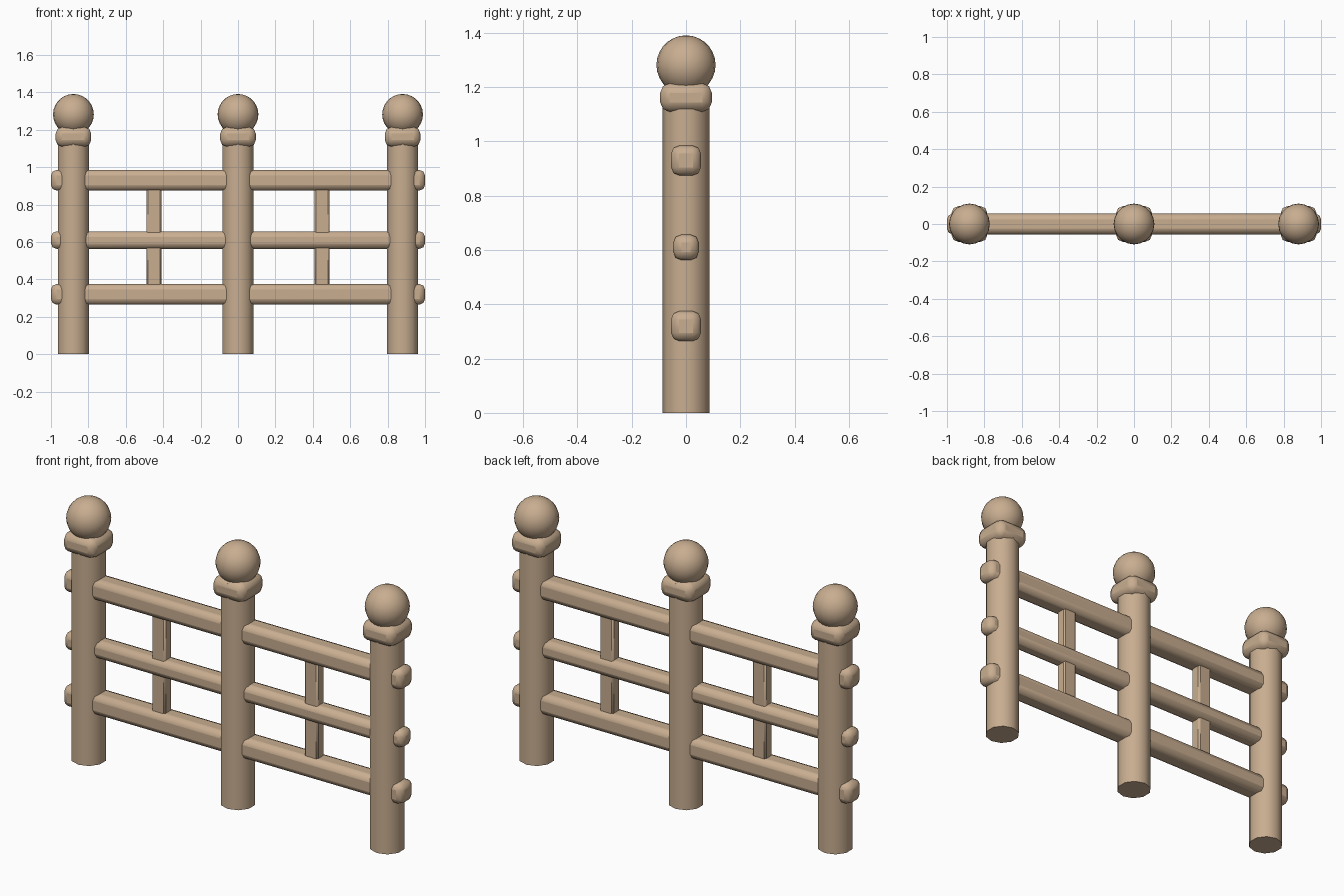
import bpy

if "Cube" in bpy.data.objects:
    bpy.data.objects.remove(bpy.data.objects["Cube"])

wood = bpy.data.materials.new("wood")
wood.diffuse_color = (0.58, 0.42, 0.28, 1)
wood.use_nodes = True
wood.node_tree.nodes["Principled BSDF"].inputs["Base Color"].default_value = wood.diffuse_color


def finish(name, angle=0.7):
    ob = bpy.context.object
    ob.name = name
    ob.data.materials.append(wood)
    bpy.ops.object.shade_smooth_by_angle(angle=angle)
    return ob


def rounded_box(name, loc, size, bevel, segments=2):
    bpy.ops.mesh.primitive_cube_add(size=1, location=loc)
    ob = bpy.context.object
    ob.scale = size
    bpy.ops.object.transform_apply(location=False, rotation=False, scale=True)
    finish(name)
    mod = ob.modifiers.new("bevel", "BEVEL")
    mod.width = bevel
    mod.segments = segments


# Posts, each with a square collar and a ball on top
for side, x in (("left", -0.88), ("middle", 0), ("right", 0.88)):
    bpy.ops.mesh.primitive_cylinder_add(vertices=10, radius=0.087, depth=1.2,
                                        location=(x, 0, 0.6))
    finish(side + "_post")
    rounded_box(side + "_collar", (x, 0, 1.162), (0.19, 0.19, 0.105), 0.035)
    bpy.ops.mesh.primitive_uv_sphere_add(segments=20, ring_count=14,
                                         radius=0.109, location=(x, 0, 1.282))
    finish(side + "_ball")

# Horizontal rails running through all posts
for name, z, w in (("lower", 0.32, 0.11), ("middle", 0.61, 0.094), ("upper", 0.93, 0.11)):
    rounded_box(name + "_rail", (0, 0, z), (2, w, w), 0.03)

# Upright bars between the rails
for side, x in (("left", -0.45), ("right", 0.45)):
    rounded_box(side + "_bar", (x, 0, 0.625), (0.08, 0.06, 0.61), 0.008, 1)
